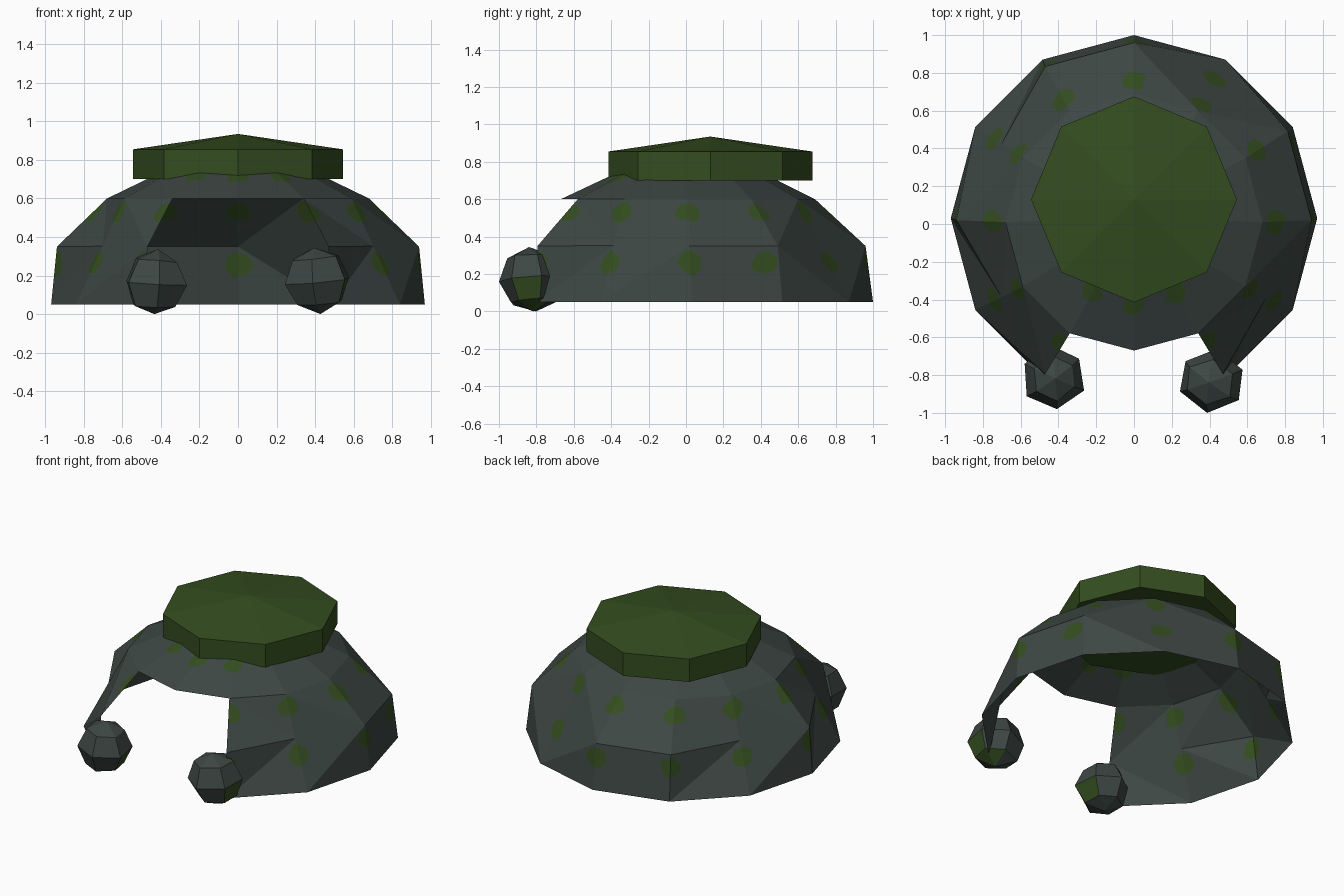
import bpy, bmesh, math, random
from mathutils import Vector, Euler

cube = bpy.data.objects.get("Cube")
if cube:
    bpy.data.objects.remove(cube, do_unlink=True)
random.seed(4)


def material(name, rgb):
    m = bpy.data.materials.new(name)
    m.use_nodes = True
    m.diffuse_color = (*rgb, 1)
    bsdf = m.node_tree.nodes["Principled BSDF"]
    bsdf.inputs["Base Color"].default_value = (*rgb, 1)
    bsdf.inputs["Roughness"].default_value = 0.9
    return m


STONE = material("grey stone", (0.047, 0.063, 0.058))
MOSS = material("moss green", (0.034, 0.074, 0.014))


def finish(bm, name, *mats):
    mesh = bpy.data.meshes.new(name)
    bm.to_mesh(mesh)
    bm.free()
    for m in mats:
        mesh.materials.append(m)
    obj = bpy.data.objects.new(name, mesh)
    bpy.context.collection.objects.link(obj)
    return obj


# Shell rings: radius, centre y, height
RINGS = [(0.97, 0.03, 0.05), (0.94, 0.02, 0.35), (0.68, 0.01, 0.60), (0.36, 0.02, 0.755)]
SIDES = 12
DOORWAY = (8, 9)
# Corners where the shoulder is worn back to a straight slope
WORN = (2, 5, 7, 11)
# Panel that bulges out instead of folding in
BULGING = 1


def ring_point(ring, k):
    k %= SIDES
    if ring == 1 and k in WORN:
        return ring_point(0, k).lerp(ring_point(2, k), 0.55)
    r, cy, z = RINGS[ring]
    a = math.tau * k / SIDES
    return Vector((r * math.cos(a), cy + r * math.sin(a), z))


# Dome shell with an open doorway in the two front panels
bm = bmesh.new()
grid = [[bm.verts.new(ring_point(i, k)) for k in range(SIDES)] for i in range(len(RINGS))]
for i in range(len(RINGS) - 1):
    for k in range(SIDES):
        if i < 2 and k in DOORWAY:
            continue
        n = (k + 1) % SIDES
        a, b, c, d = grid[i][k], grid[i][n], grid[i + 1][n], grid[i + 1][k]
        # Wall tiers fold toward the next shoulder corner
        if i == 2:
            parts = ((a, b, c, d),)
        elif (i == 0) != (k == BULGING):
            parts = ((a, b, c), (a, c, d))
        else:
            parts = ((a, b, d), (b, c, d))
        for p in parts:
            bm.faces.new(p)


# Moss blotches, cut into the shell round each corner
def blotch(bm, tier, k, rise, size, shift=0.0):
    low, high = ring_point(tier, k), ring_point(tier + 1, k)
    up = (high - low).normalized()
    a = math.tau * k / SIDES
    across = Vector((-math.sin(a), math.cos(a), 0))
    outward = across.cross(up)
    centre = low.lerp(high, rise) + across * shift
    inside = [f for f in bm.faces if (f.calc_center_median() - centre).dot(outward) > -0.4]
    for j in range(7):
        turn = math.tau * (j + random.uniform(-0.25, 0.25)) / 7
        side = across * math.cos(turn) + up * math.sin(turn)
        edge = centre + side * size * random.uniform(0.85, 1.1)
        geom = set(inside)
        for f in inside:
            geom.update(f.edges)
            geom.update(f.verts)
        cut = bmesh.ops.bisect_plane(bm, geom=list(geom), plane_co=edge, plane_no=side)
        inside = [f for f in cut["geom"] if isinstance(f, bmesh.types.BMFace)
                  and (f.calc_center_median() - edge).dot(side) < 0]
    for f in inside:
        f.material_index = 1


for k in range(-2, 9):
    blotch(bm, 0, k, 0.70, 0.063, -0.08 if k == BULGING else 0.0)
    blotch(bm, 1, k, 0.72, 0.063)
for k in (8, 9, 10):
    blotch(bm, 2, k, 0.74, 0.055)
finish(bm, "dome_shell", STONE, MOSS)

# Eight-sided roof cap with a low peak
bm = bmesh.new()


def cap_ring(z):
    return [bm.verts.new((0.545 * math.cos(math.tau * k / 8),
                          0.13 + 0.545 * math.sin(math.tau * k / 8), z)) for k in range(8)]


bottom, rim = cap_ring(0.70), cap_ring(0.855)
peak = bm.verts.new((0, 0.13, 0.935))
for k in range(8):
    n = (k + 1) % 8
    bm.faces.new((bottom[k], bottom[n], rim[n], rim[k]))
    bm.faces.new((rim[k], rim[n], peak))
bm.faces.new(bottom[::-1])
finish(bm, "roof_cap", MOSS)


# Rough six-sided door boulders with a mossy patch low on one side
def boulder(name, x, front, width, turn):
    bm = bmesh.new()
    bmesh.ops.create_uvsphere(bm, u_segments=6, v_segments=4, radius=0.17)
    for v in bm.verts:
        v.co *= random.uniform(0.94, 1.04)
        v.co.x *= width
    bmesh.ops.rotate(bm, verts=bm.verts, matrix=Euler(turn).to_matrix())
    low = min(v.co.z for v in bm.verts)
    near = min(v.co.y for v in bm.verts)
    bmesh.ops.translate(bm, verts=bm.verts, vec=(x, front - near, -low))
    bm.normal_update()
    patch = Vector((0.8, 0.3, -0.5)).normalized()
    for f in bm.faces:
        f.material_index = int(f.normal.dot(patch) > 0.84)
    finish(bm, name, STONE, MOSS)


boulder("right_boulder", -0.425, -0.98, 1.0, (0.05, 0.05, 0.1))
boulder("left_boulder", 0.412, -1.0, 1.1, (0.08, -0.08, -0.15))
